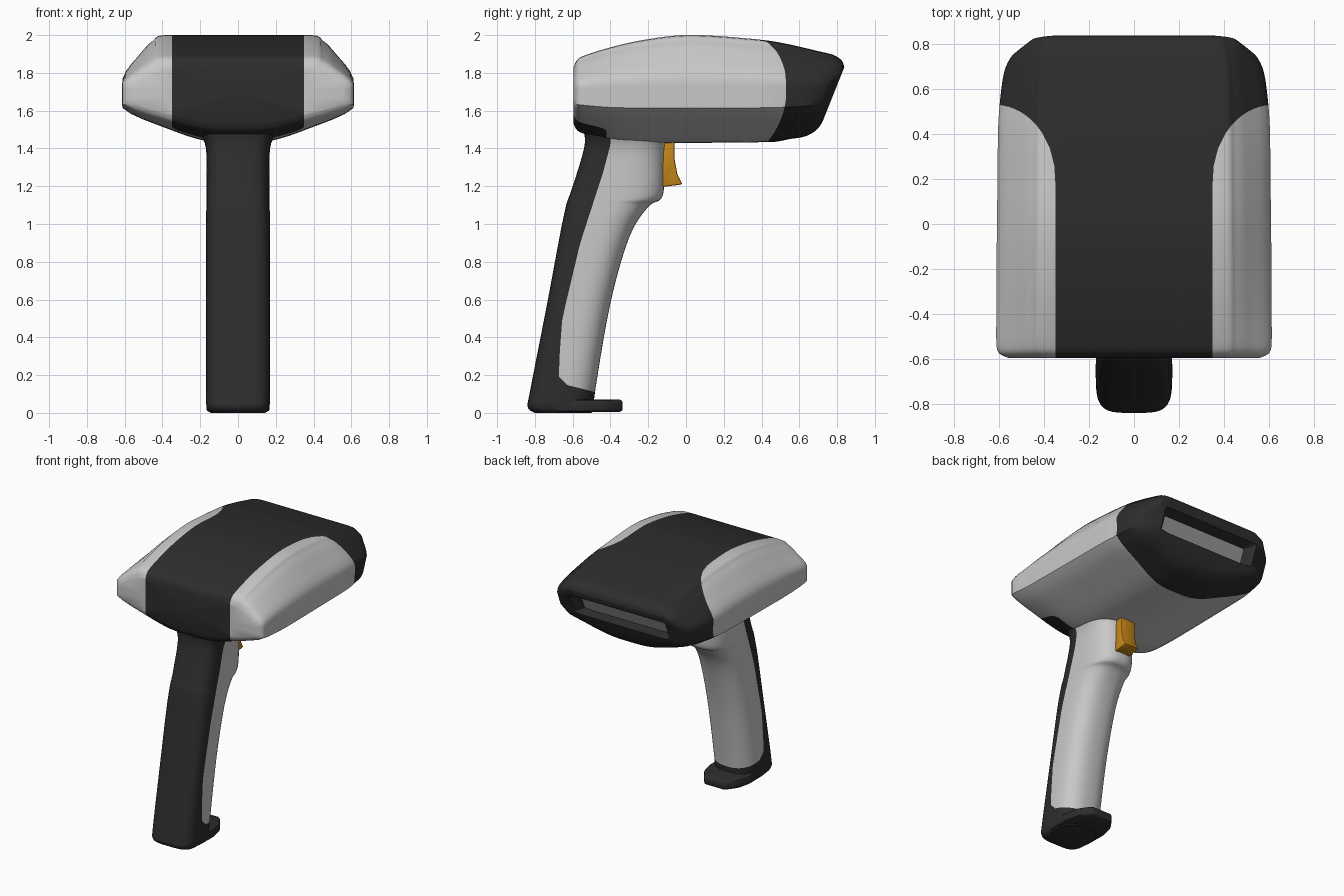
import bpy, bmesh, math
from mathutils import Vector

if "Cube" in bpy.data.objects:
    bpy.data.objects.remove(bpy.data.objects["Cube"])


def material(name, rgb):
    m = bpy.data.materials.new(name)
    m.diffuse_color = (*rgb, 1)
    m.use_nodes = True
    m.node_tree.nodes["Principled BSDF"].inputs["Base Color"].default_value = m.diffuse_color
    return m


LIGHT = material("light grey plastic", (0.58, 0.58, 0.58))
DARK = material("dark rubber", (0.026, 0.026, 0.026))
GLASS = material("window grey", (0.32, 0.32, 0.32))
ORANGE = material("trigger orange", (0.56, 0.24, 0.008))


def smooth_path(pts, closed=False, n=4):
    """Catmull-Rom curve through tuples of any size."""
    pts = [Vector(p) for p in pts]
    m = len(pts)
    pick = (lambda i: pts[i % m]) if closed else (lambda i: pts[max(0, min(m - 1, i))])
    out = []
    for i in range(m if closed else m - 1):
        a, b, c, d = (pick(i + k) for k in (-1, 0, 1, 2))
        for s in range(n):
            t = s / n
            out.append(0.5 * (2 * b + (c - a) * t + (2 * a - 5 * b + 4 * c - d) * t * t
                              + (3 * b - a - 3 * c + d) * t ** 3))
    return out if closed else out + [pts[-1]]


def table(rows, t):
    """Piecewise linear lookup."""
    for (a, va), (b, vb) in zip(rows, rows[1:]):
        if t <= b:
            return va + (vb - va) * max(0, (t - a) / (b - a))
    return rows[-1][1]


def finish(bm, name, mats, angle=40):
    bmesh.ops.recalc_face_normals(bm, faces=bm.faces)
    me = bpy.data.meshes.new(name)
    bm.to_mesh(me)
    bm.free()
    for m in mats:
        me.materials.append(m)
    ob = bpy.data.objects.new(name, me)
    bpy.context.collection.objects.link(ob)
    bpy.ops.object.select_all(action='DESELECT')
    ob.select_set(True)
    bpy.context.view_layer.objects.active = ob
    bpy.ops.object.shade_smooth_by_angle(angle=math.radians(angle))
    return ob


def loft(rings):
    """Skin closed rings; caps become triangle fans. Returns mesh and end cap faces."""
    bm = bmesh.new()
    rows = [[bm.verts.new(p) for p in r] for r in rings]
    n = len(rows[0])
    for a, b in zip(rows, rows[1:]):
        for i in range(n):
            j = (i + 1) % n
            bm.faces.new((a[i], a[j], b[j], b[i]))
    first, last = bm.faces.new(rows[0]), bm.faces.new(rows[-1])
    bmesh.ops.poke(bm, faces=[first])
    end = bmesh.ops.poke(bm, faces=[last])["faces"]
    return bm, end


def two_tone(bm, f):
    """Cut the mesh along f = 0 and give faces with f > 0 the second material."""
    cuts = []
    for e in list(bm.edges):
        a, b = e.verts
        fa, fb = f(a.co), f(b.co)
        if fa * fb < 0:
            fac = min(0.98, max(0.02, fa / (fa - fb)))
            cuts.append(bmesh.utils.edge_split(e, a, fac)[1])
    bmesh.ops.connect_verts(bm, verts=cuts)
    for face in bm.faces:
        face.material_index = 1 if f(face.calc_center_median()) > 0 else 0


# Head: one cross-section (x, height both -1..1) swept along y
half = [(0.62, 1), (0.74, 0.9), (0.85, 0.68), (1, 0.27), (1, -0.29), (0.6, -0.72), (0.28, -0.96)]
section = [(0, 1)] + half + [(0, -1)] + [(-x, h) for x, h in reversed(half)]
section = [(max(-1, min(1, p[0])), max(-1, min(1, p[1])))
           for p in smooth_path([(x, h, 0) for x, h in section], True)]
# y, top z, bottom z, half width
stations = [(-0.595, 1.83, 1.53, 0.56), (-0.575, 1.87, 1.495, 0.60), (-0.53, 1.895, 1.475, 0.612),
            (-0.40, 1.935, 1.44, 0.612), (-0.25, 1.97, 1.43, 0.612), (-0.05, 1.998, 1.43, 0.61),
            (0.12, 1.998, 1.43, 0.608), (0.40, 1.975, 1.433, 0.605), (0.55, 1.95, 1.435, 0.60),
            (0.70, 1.915, 1.45, 0.59), (0.78, 1.895, 1.465, 0.575), (0.825, 1.865, 1.50, 0.55),
            (0.838, 1.83, 1.54, 0.53)]


def head_ring(y, top, bot, w, box=False, depth=0):
    ramp = max(0, min(1, (y - 0.4) / 0.3))
    mid = 0.5 * (top + bot) if box else 1.69
    ring = []
    for sx, sh in section:
        if box:
            k = max(abs(sx), abs(sh))
            sx, sh = sx / k, sh / k
        x = sx * w
        z = mid + sh * ((top - mid) if sh > 0 else (mid - bot))
        slant = 0.4 * min(0, z - 1.83) - 0.5 * max(0, abs(x) - 0.45)
        ring.append((x, y + ramp * slant - depth, z))
    return ring


rings = [head_ring(*s) for s in smooth_path(stations)]
# Funnel-shaped window recess in the slanted nose
rings.append(head_ring(0.838, 1.785, 1.63, 0.40, True))
rings.append(head_ring(0.838, 1.765, 1.65, 0.35, True, 0.07))


def head_dark(p):
    x = abs(p.x)
    strip = (0.35 - x) / 0.27
    if p.z >= 1.69:
        if p.y <= 0.2:
            return strip
        return math.hypot(max(0, 0.62 - x) / 0.27, (p.y - 0.2) / 0.33) - 1
    nose = (p.y - 0.53 + 1.5 * (1.69 - p.z) ** 2) / 0.33
    return max(nose, min(strip, (-0.42 - p.y) / 0.3))


bm, window = loft(rings)
two_tone(bm, head_dark)
for face in window:
    face.material_index = 2
finish(bm, "scanner_head", [LIGHT, DARK, GLASS])

# Handle: z, back y, front y, half width
grip = [(0.0, -0.80, -0.50, 0.145), (0.03, -0.838, -0.485, 0.165), (0.12, -0.825, -0.48, 0.17),
        (0.58, -0.735, -0.40, 0.17), (0.93, -0.67, -0.30, 0.17), (1.09, -0.637, -0.20, 0.168),
        (1.13, -0.625, -0.135, 0.168), (1.20, -0.60, -0.115, 0.168), (1.40, -0.54, -0.11, 0.17),
        (1.50, -0.54, -0.08, 0.21)]


def power(v, n):
    return math.copysign(abs(v) ** (2 / n), v)


def grip_ring(z, back, front, w, n=48):
    ring = []
    for i in range(n):
        a = 2 * math.pi * (i + 0.5) / n
        e = 2.5 if math.sin(a) > 0 else 4
        ring.append((w * power(math.cos(a), e),
                     (back + front) / 2 + (front - back) / 2 * power(math.sin(a), e), z))
    return ring


seam = [(0.1, -0.675), (0.3, -0.67), (0.5, -0.655), (0.9, -0.56), (1.27, -0.44), (1.42, -0.40)]


def grip_dark(p):
    return max(table(seam, p.z) - p.y, 0.15 - 0.25 * (p.y + 0.64) - p.z)


bm, _ = loft([grip_ring(*s) for s in smooth_path(grip, n=5)])
two_tone(bm, grip_dark)
finish(bm, "handle", [LIGHT, DARK])


def plate(name, pts, direction, mat, bevel):
    """Extrude an outline and round its edges."""
    bm = bmesh.new()
    face = bm.faces.new([bm.verts.new(p) for p in pts])
    ext = bmesh.ops.extrude_face_region(bm, geom=[face])["geom"]
    bmesh.ops.translate(bm, verts=[v for v in ext if isinstance(v, bmesh.types.BMVert)],
                        vec=direction)
    bmesh.ops.recalc_face_normals(bm, faces=bm.faces)
    bmesh.ops.bevel(bm, geom=list(bm.edges), offset=bevel, segments=2, profile=0.5,
                    affect='EDGES', clamp_overlap=True)
    finish(bm, name, [mat])


# Foot lip at the bottom of the handle
side = [(0.165, -0.70), (0.168, -0.52), (0.145, -0.42), (0.085, -0.335)]
outline = side + [(-x, y) for x, y in reversed(side)]
plate("foot_lip", [(x, y, 0.006) for x, y in outline], (0, 0, 0.064), DARK, 0.015)

# Trigger under the head
profile = [(-0.12, 1.46), (-0.06, 1.46), (-0.06, 1.34), (-0.045, 1.26), (-0.018, 1.21),
           (-0.13, 1.195), (-0.152, 1.235), (-0.125, 1.34)]
plate("trigger", [(-0.06, y, z) for y, z in profile], (0.12, 0, 0), ORANGE, 0.008)
